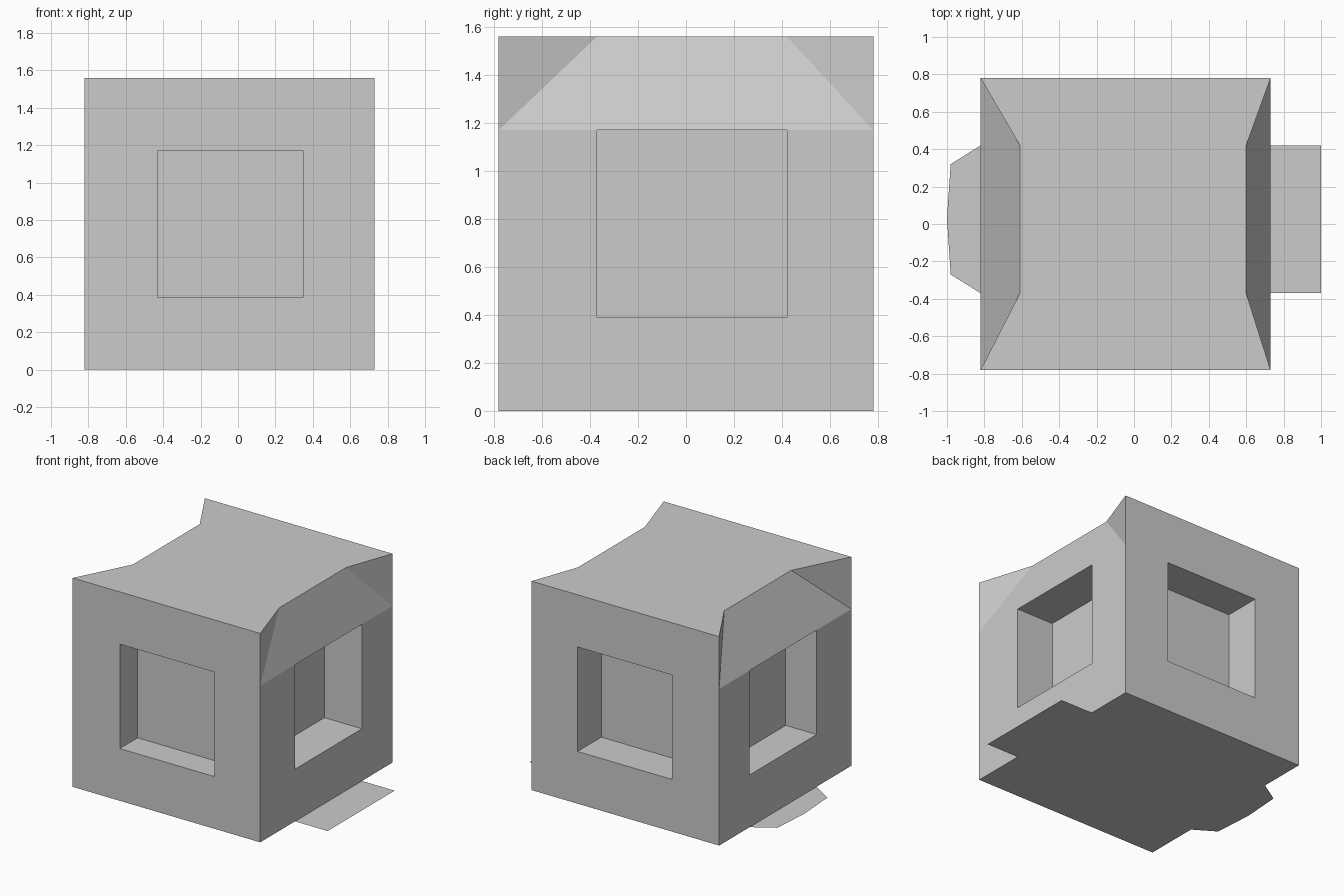
import bpy, bmesh

if "Cube" in bpy.data.objects:
    bpy.data.objects.remove(bpy.data.objects["Cube"])

XL, XR, Y, H = -0.82, 0.73, 0.78, 1.56      # block limits
Z0, Z1 = 0.39, 1.17                         # window sill and head
WX, WY = (-0.43, 0.35), (-0.37, 0.42)       # window spans along x and along y

bm = bmesh.new()


def face(*pts):
    """Add one flat face, dropping repeated points."""
    clean = list(dict.fromkeys(tuple(p) for p in pts))
    if len(clean) > 2:
        bm.faces.new([bm.verts.new(p) for p in clean])


def window_wall(at, u0, u1, top, span, depth):
    """Wall with a recessed window; at(u, d, z) maps wall coordinates to space."""
    a, b = span
    outer = [(u0, 0), (u1, 0), (u1, top), (u0, top)]
    inner = [(a, Z0), (b, Z0), (b, Z1), (a, Z1)]
    for i in range(4):
        j = (i + 1) % 4
        o, p, q, r = outer[i], outer[j], inner[j], inner[i]
        if not (i == 2 and top == Z1):              # frame piece
            ring = [o, p, q, r]
            if i in (1, 3):
                ring.insert(1, (o[0], Z1))
            face(*[at(u, 0, z) for u, z in ring])
        face(at(*[r[0], 0, r[1]]), at(q[0], 0, q[1]),   # recess side
             at(q[0], depth, q[1]), at(r[0], depth, r[1]))
    face(*[at(u, depth, z) for u, z in inner])      # recess back


# front and back walls
for s, depth in ((-1, 0.21), (1, 0.28)):
    window_wall(lambda u, d, z: (u, s * (Y - d), z), XL, XR, H, WX, depth)

# side walls, each with a dished slope above the window
rim = {}
for x, s, depth, dish in ((XR, 1, 0.31, 0.60), (XL, -1, 0.255, -0.61)):
    window_wall(lambda u, d, z: (x - s * d, u, z), -Y, Y, Z1, WY, depth)
    a, b = (dish, WY[0], H), (dish, WY[1], H)
    low = [(x, -Y, Z1), (x, WY[0], Z1), (x, WY[1], Z1), (x, Y, Z1)]
    face(*low, b, a)
    face((x, -Y, H), low[0], a)
    face((x, Y, H), low[3], b)
    rim[s] = [(x, -Y, H), a, b, (x, Y, H)]

# roof
face(*rim[1], *reversed(rim[-1]))

# floor with a square tab on the right and a rounded tab on the left
floor = [(XL, -Y), (XR, -Y), (XR, WY[0]), (1, WY[0]), (1, WY[1]), (XR, WY[1]),
         (XR, Y), (XL, Y), (XL, WY[1]), (-0.98, 0.32), (-1, 0.03),
         (-0.98, -0.27), (XL, WY[0])]
face(*[(x, y, 0) for x, y in floor])

bmesh.ops.remove_doubles(bm, verts=bm.verts, dist=0.0005)
bmesh.ops.recalc_face_normals(bm, faces=bm.faces)

mesh = bpy.data.meshes.new("windowed_block")
bm.to_mesh(mesh)
bm.free()
bpy.context.collection.objects.link(bpy.data.objects.new("windowed_block", mesh))
